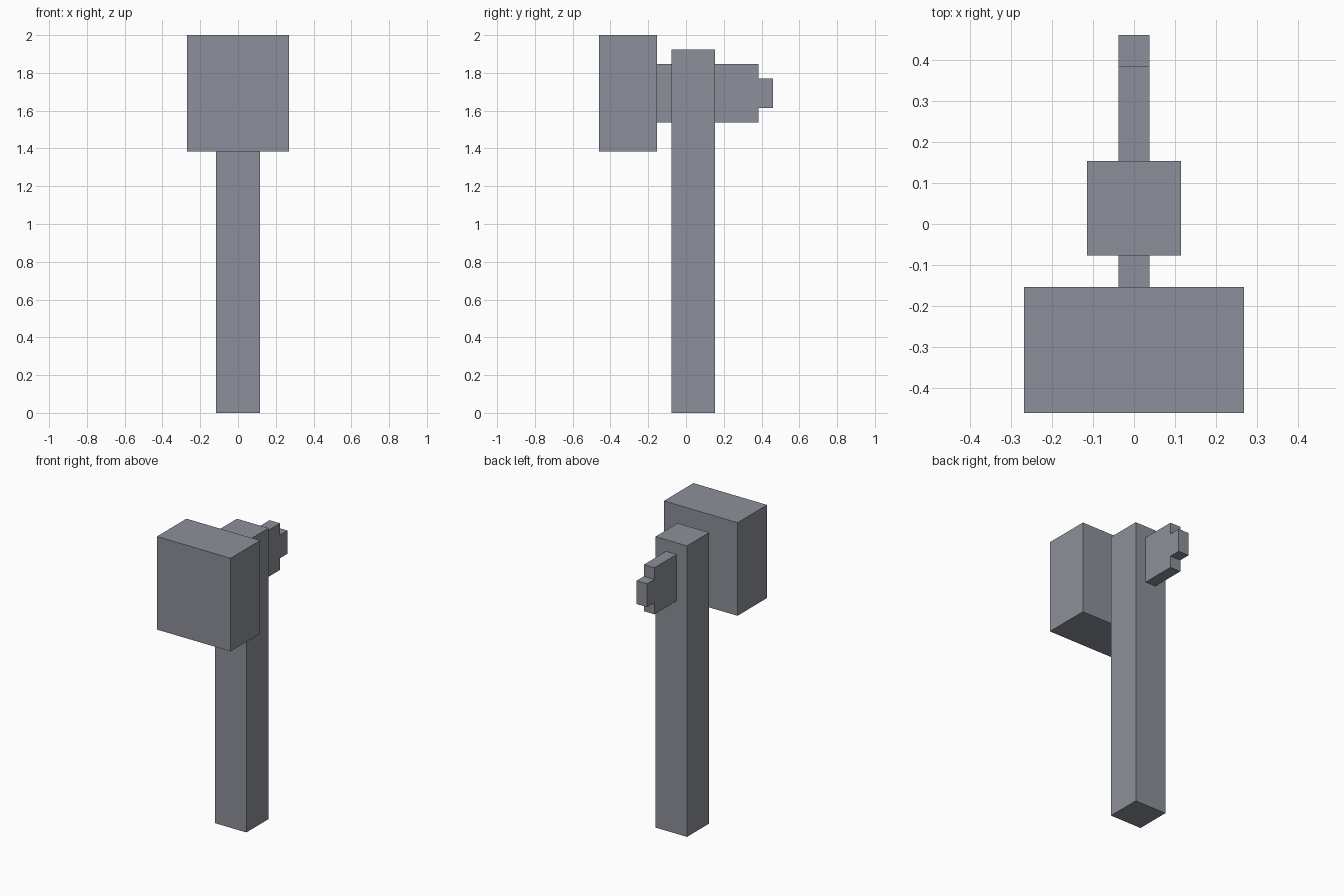
import bpy

if "Cube" in bpy.data.objects:
    bpy.data.objects.remove(bpy.data.objects["Cube"], do_unlink=True)

U = 1 / 13  # modelling grid unit

grey = bpy.data.materials.new("slate grey")
grey.use_nodes = True
colour = (0.263, 0.279, 0.319, 1.0)
grey.diffuse_color = colour
grey.node_tree.nodes["Principled BSDF"].inputs["Base Color"].default_value = colour


def box(name, width, y0, y1, z0, z1):
    """Box centred on x = 0, all sizes in grid units."""
    bpy.ops.mesh.primitive_cube_add(size=1, location=(0, (y0 + y1) / 2 * U, (z0 + z1) / 2 * U))
    ob = bpy.context.object
    ob.name = name
    ob.scale = (width * U, (y1 - y0) * U, (z1 - z0) * U)
    bpy.ops.object.transform_apply(location=False, rotation=False, scale=True)
    ob.data.materials.append(grey)
    return ob


# Upright shaft
box("handle", 3, -1, 2, 0, 25)
# Heavy block at the front
box("hammer_head", 7, -6, -2, 18, 26)
# Thin plate running through the shaft, joining the block to the rear spike
box("cross_plate", 1, -2, 5, 20, 24)
# Short tip behind the plate
box("spike_tip", 1, 5, 6, 21, 23)
